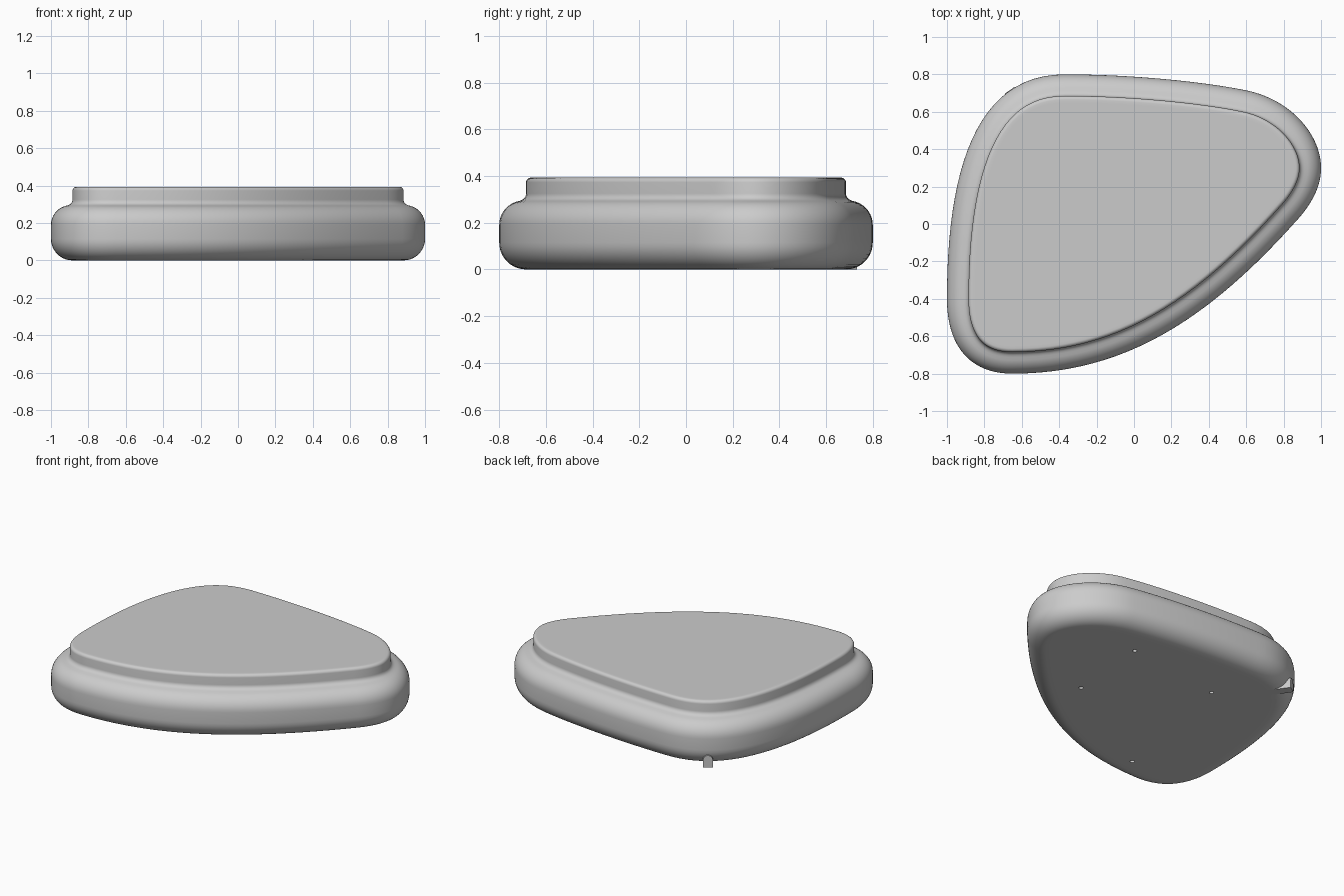
import bpy, bmesh, math
from mathutils import Vector
from mathutils.geometry import interpolate_bezier

if "Cube" in bpy.data.objects:
    bpy.data.objects.remove(bpy.data.objects["Cube"])

grey = bpy.data.materials.new("light_grey")
grey.diffuse_color = (0.6, 0.6, 0.6, 1)
grey.use_nodes = True
grey.node_tree.nodes["Principled BSDF"].inputs["Base Color"].default_value = grey.diffuse_color


def make_object(name, bm):
    bmesh.ops.recalc_face_normals(bm, faces=bm.faces)
    mesh = bpy.data.meshes.new(name)
    bm.to_mesh(mesh)
    bm.free()
    mesh.materials.append(grey)
    ob = bpy.data.objects.new(name, mesh)
    bpy.context.collection.objects.link(ob)
    return ob


def smooth(ob):
    bpy.ops.object.select_all(action='DESELECT')
    ob.select_set(True)
    bpy.context.view_layer.objects.active = ob
    bpy.ops.object.shade_smooth_by_angle(angle=math.radians(30))


def arc(cx, cz, r, a0, a1, n):
    """Points (inset, z) on a circular arc, angles in degrees."""
    return [(cx + r * math.cos(math.radians(a0 + (a1 - a0) * i / n)),
             cz + r * math.sin(math.radians(a0 + (a1 - a0) * i / n)))
            for i in range(n + 1)]


# Rounded triangular plan: Bezier knots, each with its two following handles
plan = [
    [(-0.37, 0.80), (0.0, 0.80), (0.40, 0.758)],
    [(0.62, 0.71), (0.85, 0.655), (1.0, 0.47)],
    [(1.0, 0.30), (1.0, 0.20), (0.95, 0.11)],
    [(0.88, 0.03), (0.40, -0.51), (-0.05, -0.80)],
    [(-0.65, -0.80), (-0.88, -0.80), (-1.0, -0.65)],
    [(-1.0, -0.40), (-1.0, 0.28), (-0.85, 0.80)],
]
outline = []
for i, (k, h1, h2) in enumerate(plan):
    end = plan[(i + 1) % len(plan)][0]
    pts = interpolate_bezier(*[Vector((*p, 0)) for p in (k, h1, h2, end)], 25)
    outline += pts[:-1]
count = len(outline)
inward = []
for i in range(count):
    t = (outline[(i + 1) % count] - outline[i - 1]).normalized()
    inward.append(Vector((t.y, -t.x, 0)))


def loft(name, profile):
    """Sweep an (inset, z) profile round the plan and cap both ends."""
    bm = bmesh.new()
    rings = []
    for inset, z in profile:
        rings.append([bm.verts.new(p + n * inset + Vector((0, 0, z)))
                      for p, n in zip(outline, inward)])
    for a, b in zip(rings, rings[1:]):
        for i in range(count):
            j = (i + 1) % count
            bm.faces.new((a[i], a[j], b[j], b[i]))
    bm.faces.new(rings[0])
    bm.faces.new(rings[-1])
    return make_object(name, bm)


# Cushion-like base with the raised plate growing out of a small fillet
profile = [(0.15, 0.0)]
profile += arc(0.115, 0.115, 0.115, 270, 180, 10)
profile += arc(0.105, 0.19, 0.105, 180, 100, 9)
profile += arc(0.085, 0.325, 0.03, 290, 360, 5)
profile += arc(0.135, 0.373, 0.02, 180, 90, 5)
profile += [(0.15, 0.393)]
body = loft("body", profile)

# Four small screw holes in the underside
bm = bmesh.new()
for x, y in [(0.38, 0.46), (0.34, -0.10), (-0.31, 0.37), (-0.48, -0.59)]:
    made = bmesh.ops.create_cone(bm, cap_ends=True, segments=16,
                                 radius1=0.014, radius2=0.014, depth=0.06)
    bmesh.ops.translate(bm, verts=made["verts"], vec=(x, y, 0))
cutter = make_object("hole_cutter", bm)
cutter.hide_render = True
cutter.hide_set(True)
mod = body.modifiers.new("holes", 'BOOLEAN')
mod.operation = 'DIFFERENCE'
mod.object = cutter
bpy.context.view_layer.objects.active = body
bpy.ops.object.modifier_apply(modifier="holes")
smooth(body)

# Arched cable outlet under the rounded edge at the back left corner
bm = bmesh.new()
section = [(-0.03, 0.0), (0.03, 0.0)] + arc(0, 0.05, 0.03, 0, 180, 10)
out = Vector((-0.57, 0.82, 0)).normalized()
side = Vector((out.y, -out.x, 0))
tip = Vector((-0.665, 0.715, 0))
ends = [[bm.verts.new(tip - out * d + side * s + Vector((0, 0, z)))
         for s, z in section] for d in (0, 0.16)]
for i in range(len(section)):
    j = (i + 1) % len(section)
    bm.faces.new((ends[0][i], ends[0][j], ends[1][j], ends[1][i]))
bm.faces.new(ends[0])
bm.faces.new(ends[1])
smooth(make_object("cable_outlet", bm))
